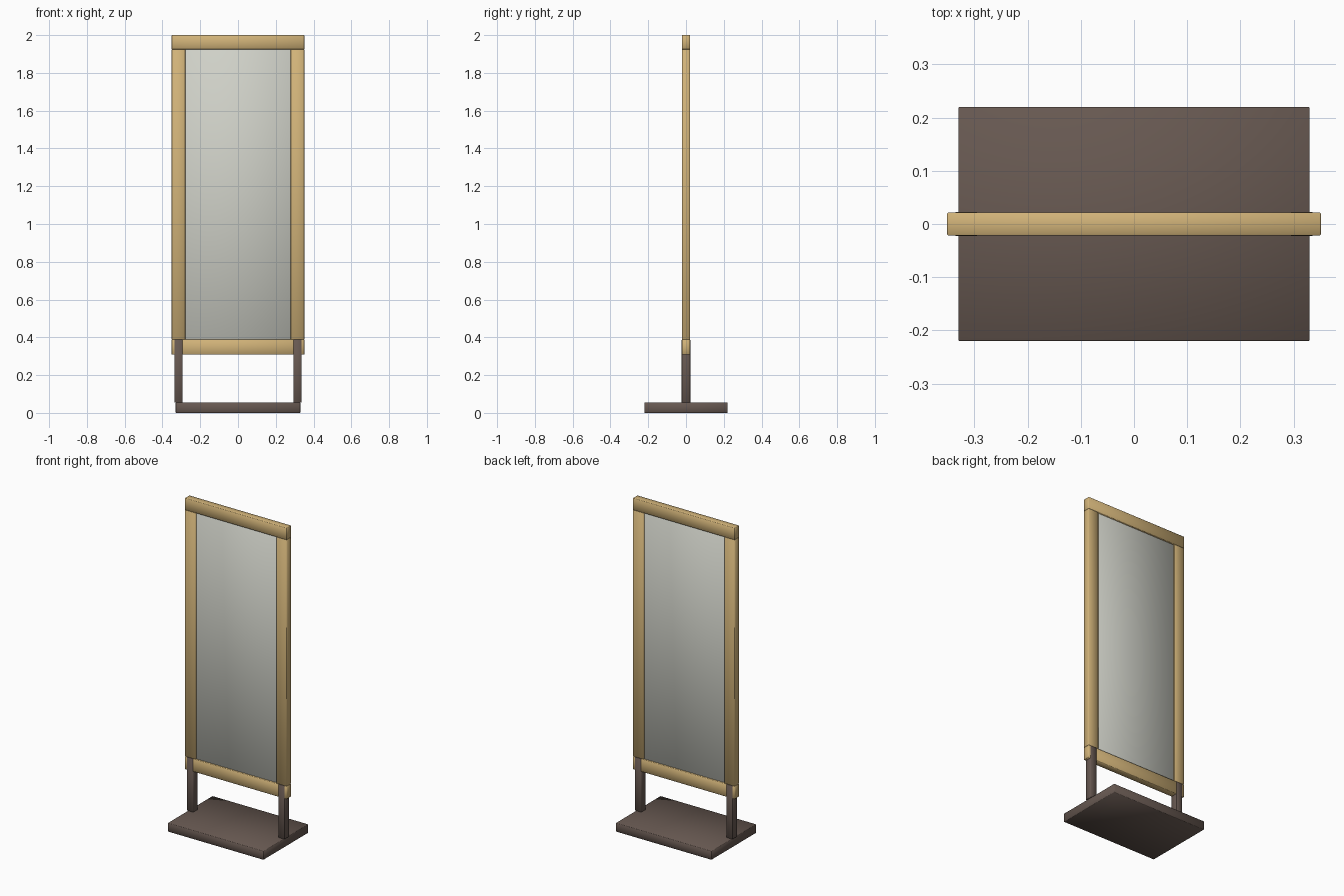
import bpy
import math

if "Cube" in bpy.data.objects:
    bpy.data.objects.remove(bpy.data.objects["Cube"])


def material(name, rgb):
    mat = bpy.data.materials.new(name)
    mat.diffuse_color = (*rgb, 1.0)
    mat.use_nodes = True
    mat.node_tree.nodes["Principled BSDF"].inputs["Base Color"].default_value = mat.diffuse_color
    return mat


gold = material("gold_frame", (0.64, 0.45, 0.19))
dark = material("dark_base", (0.135, 0.098, 0.082))
glass = material("pale_panel", (0.63, 0.64, 0.58))


def block(name, mat, x, y, z, bevel=0.002):
    """Softly bevelled box; x, y, z are (min, max) ranges."""
    size = [b - a for a, b in (x, y, z)]
    centre = [(a + b) / 2 for a, b in (x, y, z)]
    bpy.ops.mesh.primitive_cube_add(size=1, location=centre)
    obj = bpy.context.object
    obj.name = name
    obj.scale = size
    bpy.ops.object.transform_apply(location=False, rotation=False, scale=True)
    mod = obj.modifiers.new("soft_edges", "BEVEL")
    mod.width = bevel
    mod.segments = 1
    bpy.ops.object.modifier_apply(modifier=mod.name)
    bpy.ops.object.shade_smooth_by_angle(angle=math.radians(60))
    obj.data.materials.append(mat)
    return obj


# foot plate
block("base_plate", dark, (-0.33, 0.33), (-0.22, 0.22), (0, 0.055))

# horizontal frame rails
block("top_rail", gold, (-0.351, 0.351), (-0.022, 0.022), (1.925, 2.0))
block("bottom_rail", gold, (-0.351, 0.351), (-0.0215, 0.0215), (0.308, 0.388))

# frame stiles and the posts carrying them
for side, s in (("left", -1), ("right", 1)):
    block(side + "_stile", gold, sorted((s * 0.279, s * 0.351)),
          (-0.0215, 0.0215), (0.388, 1.925))
    block(side + "_post", dark, sorted((s * 0.293, s * 0.337)),
          (-0.0225, 0.0225), (0.054, 0.388))

# panel, seated slightly into the frame
block("panel", glass, (-0.285, 0.285), (-0.012, 0.012), (0.38, 1.93), 0.001)
